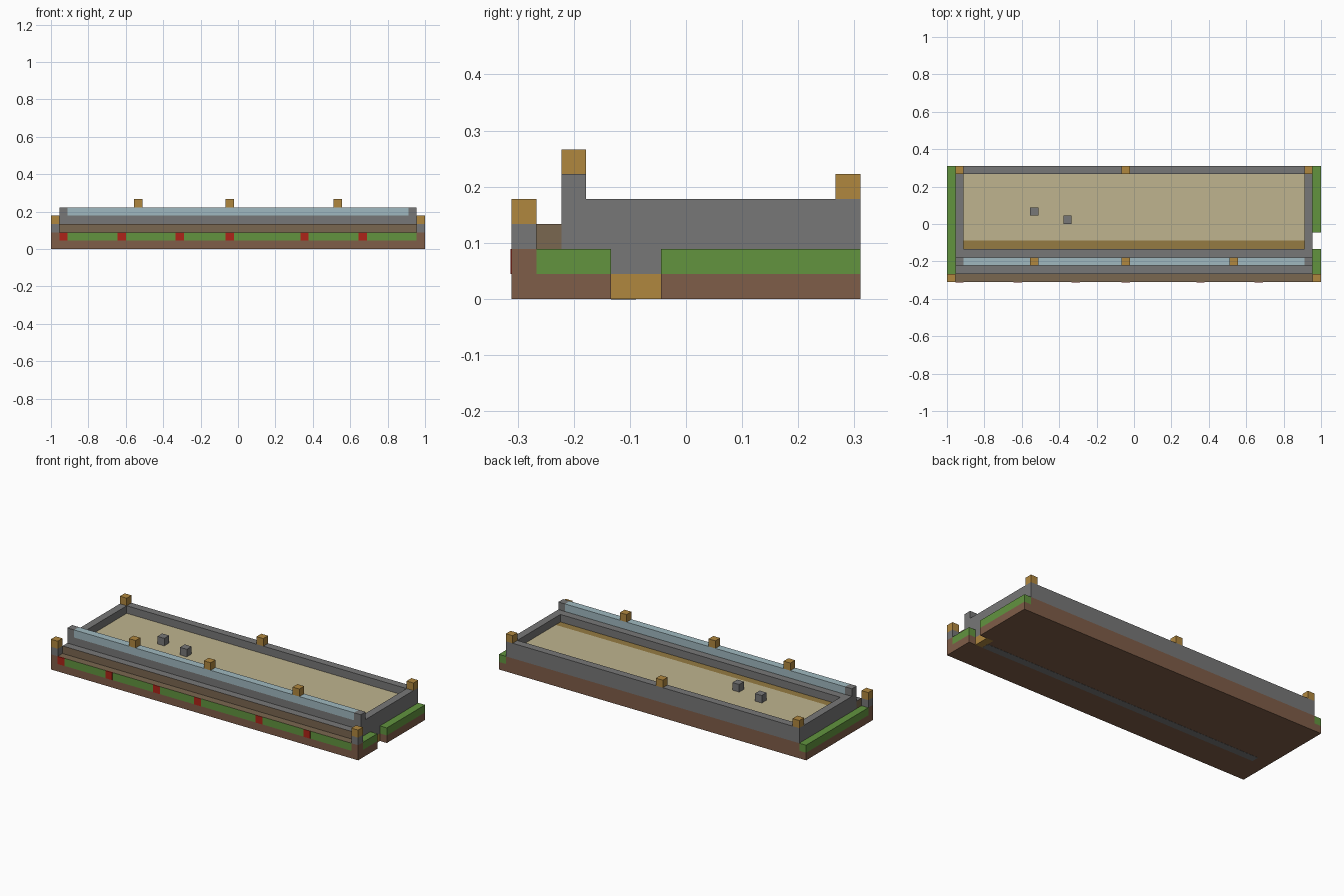
import bpy

cube = bpy.data.objects.get("Cube")
if cube:
    bpy.data.objects.remove(cube, do_unlink=True)

# Grid of 45 x 14 x 6 cells
NX, NY = 45, 14
U = 2 / NX


def material(name, hex_code):
    rgb = []
    for n in (0, 2, 4):
        c = int(hex_code[n:n + 2], 16) / 255
        rgb.append(c / 12.92 if c <= 0.04045 else ((c + 0.055) / 1.055) ** 2.4)
    m = bpy.data.materials.new(name)
    m.use_nodes = True
    m.diffuse_color = (*rgb, 1)
    bsdf = m.node_tree.nodes["Principled BSDF"]
    bsdf.inputs["Base Color"].default_value = (*rgb, 1)
    bsdf.inputs["Roughness"].default_value = 0.9
    return m


soil = material("soil_brown", "7F5D48")
path = material("path_brown", "7A6750")
stone = material("stone_grey", "777777")
grass = material("grass_green", "62943F")
gold = material("lamp_gold", "B0873F")
sand = material("sand", "BFB48F")
plank = material("plank_tan", "957B42")
glass = material("pale_blue", "A0B9C0")
red = material("flower_red", "AE2418")


def block(name, mat, x, y, z, top=None):
    """Box spanning cell ranges x, y, z; top optionally recolours its upper face."""
    corners = [((i - NX / 2) * U, (j - NY / 2) * U, k * U)
               for k in z for j in y for i in x]
    faces = [(0, 2, 3, 1), (4, 5, 7, 6), (0, 1, 5, 4),
             (2, 6, 7, 3), (0, 4, 6, 2), (1, 3, 7, 5)]
    mesh = bpy.data.meshes.new(name)
    mesh.from_pydata(corners, [], faces)
    mesh.materials.append(mat)
    if top:
        mesh.materials.append(top)
        mesh.polygons[1].material_index = 1
    obj = bpy.data.objects.new(name, mesh)
    bpy.context.collection.objects.link(obj)
    return obj


# Earth foundation, with the right side broken by a doorway
block("foundation", soil, (0, 43), (0, NY), (0, 1))
block("foundation_front_right", soil, (43, NX), (0, 4), (0, 1))
block("foundation_back_right", soil, (43, NX), (6, NY), (0, 1))
block("doorway", gold, (43, 44), (4, 6), (0, 1))
block("underside_channel", stone, (2, 43), (4, 5), (-0.02, 0.02))

# Second layer: earth core and grass borders
block("earth_core", soil, (1, 43), (1, NY), (1, 2))
block("earth_back_right", soil, (43, 44), (6, NY), (1, 2))
block("earth_front_right", soil, (43, 44), (1, 4), (1, 2))
block("doorway_lintel", stone, (43, 44), (4, 6), (1, 2))
block("grass_left", grass, (0, 1), (1, NY), (1, 2))
block("grass_right_front", grass, (44, NX), (1, 4), (1, 2))
block("grass_right_back", grass, (44, NX), (6, NY), (1, 2))
block("grass_front", grass, (1, 44), (0, 1), (1, 2), top=path)
for i in (1, 8, 15, 21, 30, 37):
    block("flower", red, (i, i + 1), (-0.03, 0.1), (1, 2))

# Front corner pillars
for i in (0, 44):
    block("corner_earth", soil, (i, i + 1), (0, 1), (1, 2))
    block("corner_pillar", stone, (i, i + 1), (0, 1), (2, 3))
    block("corner_lamp", gold, (i, i + 1), (0, 1), (3, 4))

# Front terrace and parapet with its pale blue rail
block("front_step", path, (1, 44), (1, 2), (2, 3), top=stone)
block("parapet", stone, (1, 44), (2, 3), (2, 4))
block("parapet_rail", glass, (2, 43), (2, 3), (4, 5))
for i in (1, 43):
    block("parapet_end", stone, (i, i + 1), (2, 3), (4, 5))

# Walls around the arena
block("inner_front_wall", stone, (2, 43), (3, 4), (2, 4))
block("back_wall", stone, (2, 43), (13, NY), (2, 4))
for name, i in (("left_wall", 1), ("right_wall", 43)):
    block(name, stone, (i, i + 1), (3, NY), (2, 4))

# Arena floor
block("plank_strip", plank, (2, 43), (4, 5), (2, 3))
block("sand_floor", sand, (2, 43), (5, 13), (2, 3))
for i, j in ((10, 8), (14, 7)):
    block("floor_stone", stone, (i, i + 1), (j, j + 1), (3, 4))

# Lamps on the walls
for i in (10, 21, 34):
    block("rail_lamp", gold, (i, i + 1), (2, 3), (5, 6))
for i in (1, 21, 43):
    block("back_lamp", gold, (i, i + 1), (13, NY), (4, 5))
